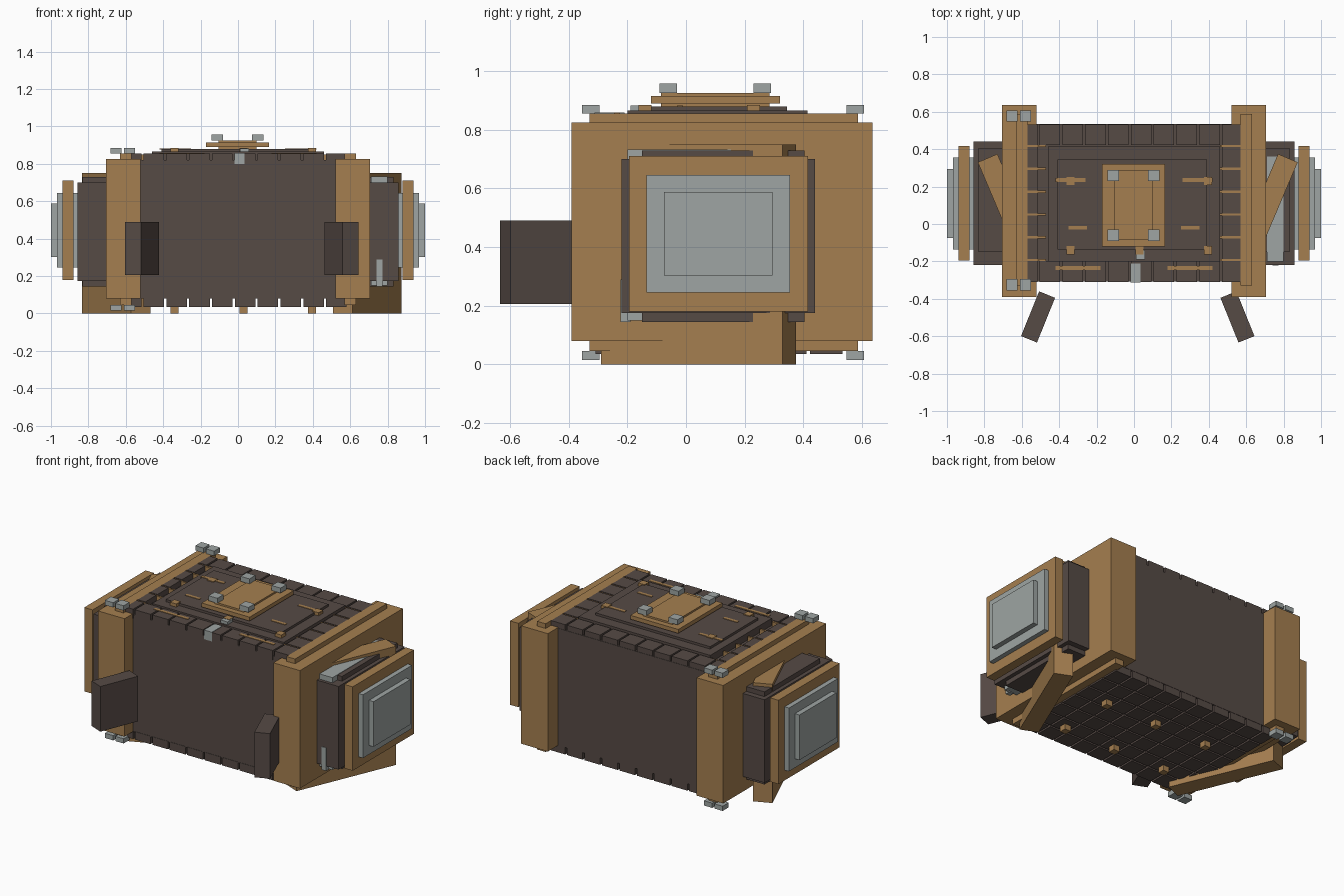
import bpy, bmesh, math
from mathutils import Matrix, Vector

if "Cube" in bpy.data.objects:
    bpy.data.objects.remove(bpy.data.objects["Cube"], do_unlink=True)


def material(name, colour):
    m = bpy.data.materials.new(name)
    m.use_nodes = True
    m.diffuse_color = (*colour, 1)
    m.node_tree.nodes["Principled BSDF"].inputs["Base Color"].default_value = (*colour, 1)
    return m


BRONZE = material("bronze", (0.376, 0.212, 0.08))
DARK = material("dark_brown", (0.093, 0.069, 0.06))
STEEL = material("steel_grey", (0.342, 0.376, 0.366))


def boxes(name, mat, specs, turn=0):
    """One object from boxes given as (x range, y range, z range), turned about their own centres."""
    bm = bmesh.new()
    for spec in specs:
        centre = Vector([(a + b) / 2 for a, b in spec])
        size = [abs(b - a) for a, b in spec]
        bmesh.ops.create_cube(bm, size=1, matrix=Matrix.Translation(centre)
                              @ Matrix.Rotation(turn, 4, 'Z') @ Matrix.Diagonal((*size, 1)))
    mesh = bpy.data.meshes.new(name)
    bm.to_mesh(mesh)
    bm.free()
    mesh.materials.append(mat)
    obj = bpy.data.objects.new(name, mesh)
    bpy.context.collection.objects.link(obj)
    return obj


def around(c, half):
    return (c - half, c + half)


# Core and stepped roof
boxes("body", DARK, [((-0.56, 0.56), (-0.307, 0.535), (0.08, 0.82))])
boxes("roof_step_lower", DARK, [((-0.46, 0.46), (-0.2, 0.415), (0.8, 0.865))])
boxes("roof_step_upper", DARK, [((-0.41, 0.39), (-0.135, 0.345), (0.86, 0.88))])

# Brick ring on the roof and full brick grid underneath
PITCH, GAP = 0.122, 0.006
top, bottom, seams = [], [], []
for i in range(10):
    cx = -0.572 + PITCH * i
    xr = (max(cx - PITCH / 2 + GAP, -0.595), cx + PITCH / 2 - GAP)
    for j in range(7):
        yr = around(0.112 + (j - 3) * PITCH, PITCH / 2 - GAP)
        bottom.append((xr, yr, (0.035, 0.085)))
        if i in (0, 9) or j in (0, 6):
            top.append((xr, yr, (0.795, 0.855)))
for x in (-0.53, 0.52):
    for j in range(6):
        seams.append((around(x, 0.06), around(0.112 + (j - 2.5) * PITCH, GAP), (0.8, 0.85)))
boxes("roof_bricks", DARK, top)
boxes("floor_bricks", DARK, bottom)
boxes("brick_seams", BRONZE, seams)

# Studs through roof and floor
studs = [(x, y) for x in (-0.34, 0.03, 0.395) for y in (-0.14, 0.23)]
boxes("floor_studs", BRONZE, [(around(x, 0.022), around(y, 0.022), (0, 0.05)) for x, y in studs])
boxes("roof_studs", BRONZE, [(around(x, 0.022), around(y, 0.022), (0.85, 0.885)) for x, y in studs])

# Thin inlaid strips on the roof
strips = []
for s in (-1, 1):
    for y, a, b, z in ((0.235, 0.26, 0.42, 0.883), (-0.02, 0.25, 0.35, 0.883), (-0.235, 0.18, 0.42, 0.858)):
        strips.append(((s * a, s * b), around(y, 0.01), (z - 0.005, z)))
boxes("roof_strips", BRONZE, strips)
boxes("roof_shards", STEEL, [((-0.02, 0.035), (-0.312, -0.21), (0.8, 0.858)),
                             ((0.01, 0.06), (-0.19, -0.14), (0.855, 0.883))])

# Roof hatch with corner blocks
boxes("hatch", BRONZE, [((-0.17, 0.165), (-0.12, 0.32), (0.89, 0.915)),
                        ((-0.105, 0.1), (-0.085, 0.285), (0.88, 0.926))])
boxes("hatch_blocks", STEEL, [(around(x, 0.031), around(y, 0.03), (0.925, 0.957))
                              for x in (-0.112, 0.105) for y in (-0.06, 0.26)])

# End frames with ridges, stacked end hatches and angled fins
for side, s in (("right", -1), ("left", 1)):
    def mirrored(a, b, y, z):
        return ((s * a, s * b), y, z)
    boxes(side + "_frame", BRONZE, [
        mirrored(0.52, 0.706, (-0.39, 0.637), (0.08, 0.825)),
        mirrored(0.57, 0.63, (-0.33, 0.587), (0.045, 0.855))])
    boxes(side + "_end_box", DARK, [
        mirrored(0.7, 0.857, (-0.22, 0.44), (0.175, 0.7)),
        mirrored(0.7, 0.832, (-0.15, 0.405), (0.145, 0.73))])
    boxes(side + "_end_plate", BRONZE, [mirrored(0.88, 0.938, (-0.195, 0.417), (0.18, 0.71))])
    boxes(side + "_end_panel", STEEL, [
        mirrored(0.85, 0.968, (-0.135, 0.355), (0.245, 0.645)),
        mirrored(0.96, 1.0, (-0.075, 0.295), (0.302, 0.587))])
    fin_x = 0.691 if s > 0 else -0.651
    boxes(side + "_fin", BRONZE, [(around(fin_x, 0.057), around(0.042, 0.337), (0, 0.75))],
          turn=-s * math.radians(23))
    door_x = 0.553 if s > 0 else -0.513
    boxes(side + "_front_flap", DARK, [(around(door_x, 0.046), around(-0.497, 0.129), (0.205, 0.49))],
          turn=s * math.radians(22))

# Clamps on the right frame
boxes("frame_clamps", STEEL, [(around(x, 0.029), around(y, 0.03), z)
                              for x in (-0.653, -0.58) for y in (-0.325, 0.578)
                              for z in ((0.855, 0.885), (0.015, 0.045))])

# Grey lining showing through the left end box
boxes("left_end_lining", STEEL, [((0.71, 0.8), (-0.2, 0.36), (0.15, 0.733)),
                                 ((0.74, 0.772), (-0.223, -0.19), (0.145, 0.29))])
